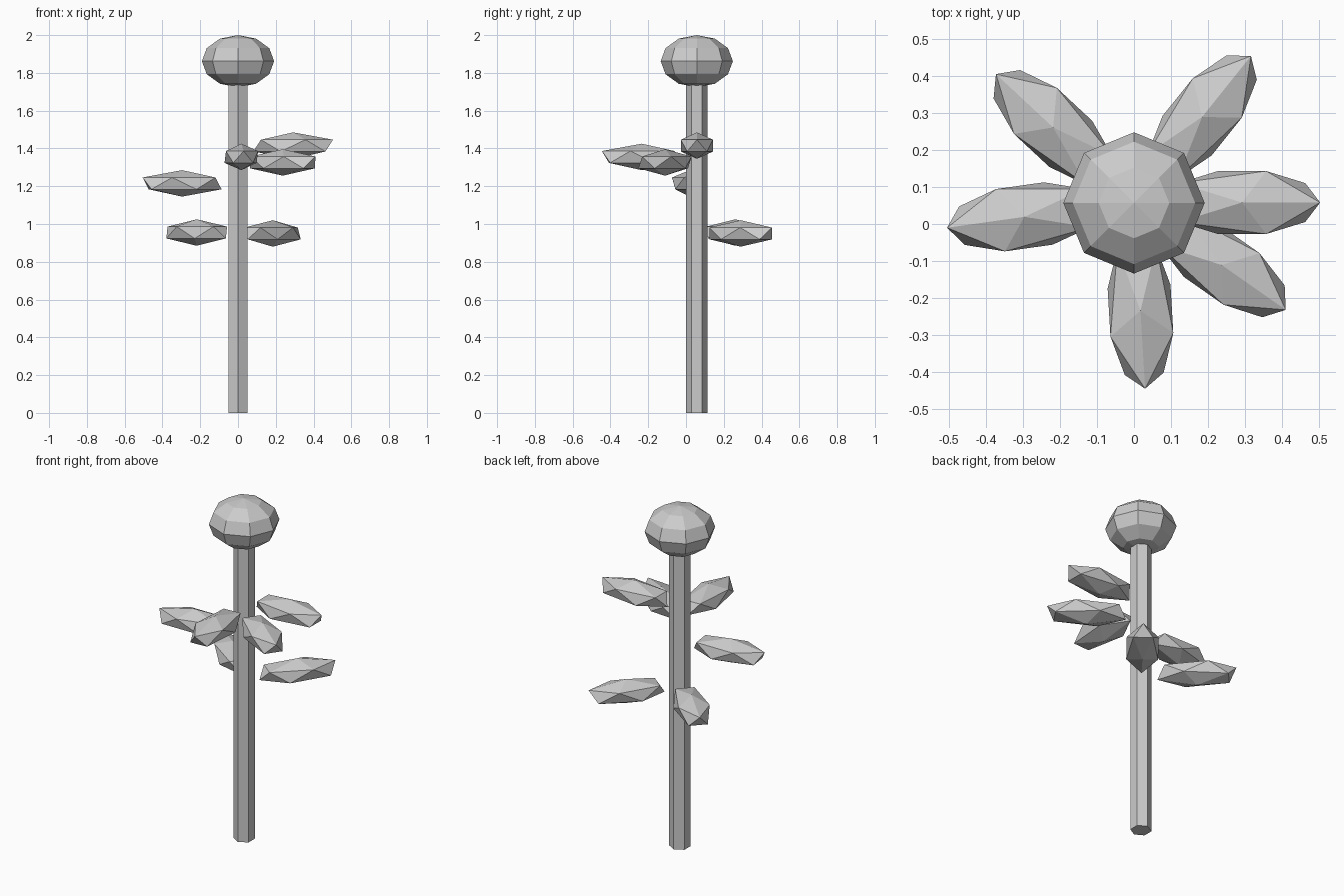
import bpy
from math import radians, cos, sin

cube = bpy.data.objects.get("Cube")
if cube:
    bpy.data.objects.remove(cube, do_unlink=True)

# Single plain grey material
grey = bpy.data.materials.new("plain_grey")
grey.use_nodes = True
colour = (0.6, 0.6, 0.6, 1)
grey.diffuse_color = colour
grey.node_tree.nodes["Principled BSDF"].inputs["Base Color"].default_value = colour

STEM_Y = 0.057


def finish(name, scale=(1, 1, 1), turn=0):
    ob = bpy.context.object
    ob.name = name
    ob.scale = scale
    ob.rotation_euler.z = radians(turn)
    ob.data.materials.append(grey)
    return ob


# Six-sided stem
STEM_TOP = 1.75
bpy.ops.mesh.primitive_cylinder_add(vertices=6, radius=0.057, depth=STEM_TOP,
                                    location=(0, STEM_Y, STEM_TOP / 2))
finish("stem")

# Flattened, faceted flower head
bpy.ops.mesh.primitive_uv_sphere_add(segments=8, ring_count=6, radius=1,
                                     location=(0, STEM_Y, 1.862))
finish("flower_head", (0.191, 0.191, 0.138))

# Leaves: tip position, heading in degrees, height of the centre
LEAF_LENGTH, LEAF_WIDTH, LEAF_THICKNESS = 0.236, 0.1, 0.07
TIP = 0.894 * LEAF_LENGTH
leaves = {
    "leaf_left": (0.503, 0.058, 0, 1.415),
    "leaf_front": (0.03, -0.445, -86.6, 1.355),
    "leaf_front_left": (0.41, -0.232, -35, 1.326),
    "leaf_right": (-0.505, -0.01, 188, 1.215),
    "leaf_back_right": (-0.373, 0.405, 137, 0.955),
    "leaf_back_left": (0.316, 0.454, 51.3, 0.95),
}
for name, (x, y, heading, z) in leaves.items():
    a = radians(heading)
    bpy.ops.mesh.primitive_ico_sphere_add(
        subdivisions=1, radius=1,
        location=(x - TIP * cos(a), y - TIP * sin(a), z))
    finish(name, (LEAF_LENGTH, LEAF_WIDTH, LEAF_THICKNESS), heading)
